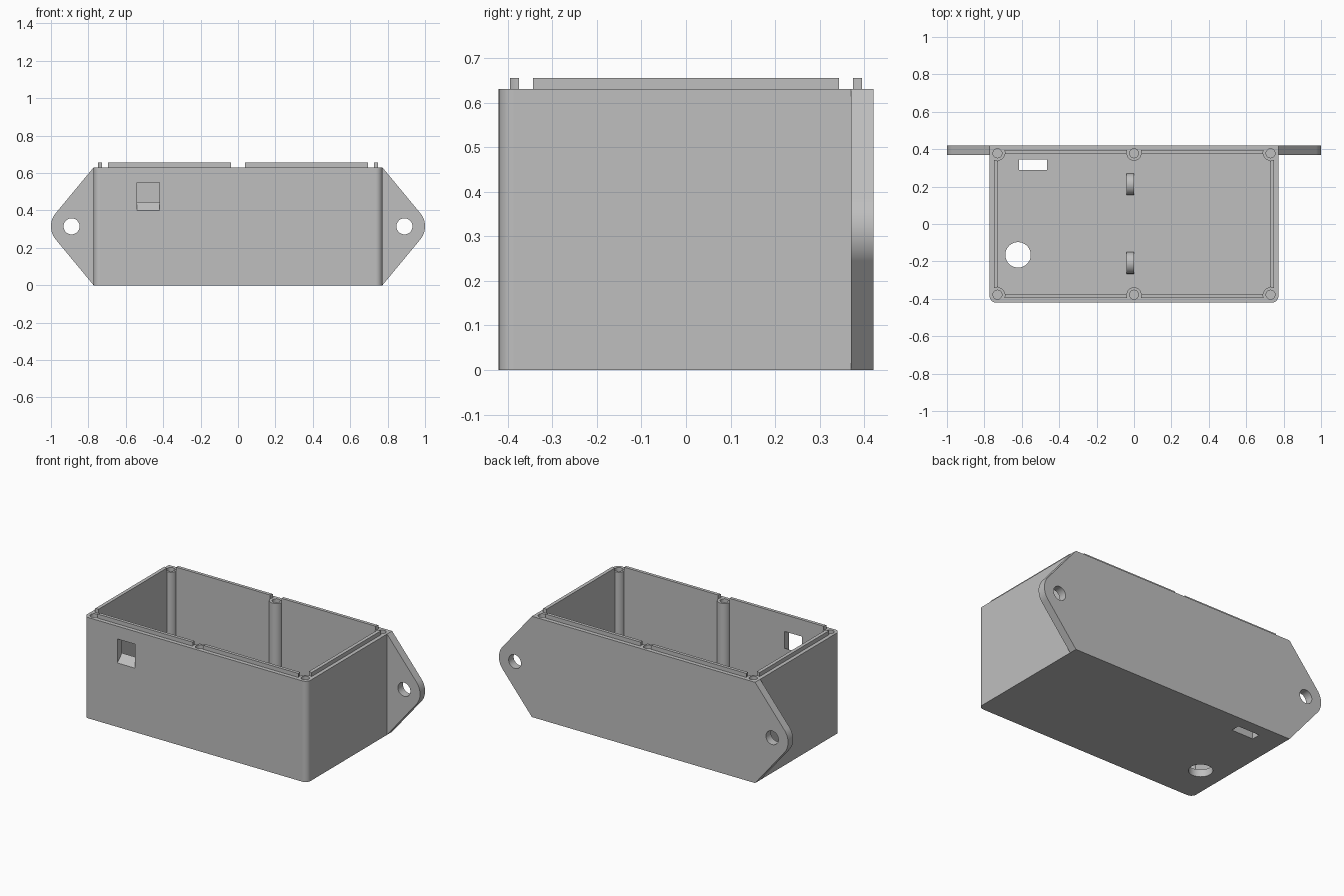
import bpy, bmesh
from math import sin, cos, pi, atan2, acos, hypot
from mathutils import Vector

cube = bpy.data.objects.get("Cube")
if cube:
    bpy.data.objects.remove(cube, do_unlink=True)

grey = bpy.data.materials.new("plain grey")
grey.use_nodes = True
grey.diffuse_color = (0.52, 0.52, 0.52, 1)
grey.node_tree.nodes["Principled BSDF"].inputs["Base Color"].default_value = grey.diffuse_color

# Main dimensions
HX, HY, TOP = 0.772, 0.42, 0.63
WALL, FLOOR, LIP = 0.045, 0.045, 0.025
IX, IY = HX - WALL, HY - WALL
EAR_X, EAR_Z, EAR_R = 0.89, TOP / 2, 0.11
BOSSES = [(x, y) for x in (-0.73, 0, 0.73) for y in (-0.378, 0.378)]


def prism(name, pts, axis, lo, hi):
    """Extrude a closed 2D profile along an axis from lo to hi."""
    place = {"x": lambda a, b, t: (t, a, b),
             "y": lambda a, b, t: (a, t, b),
             "z": lambda a, b, t: (a, b, t)}[axis]
    bm = bmesh.new()
    base = bm.faces.new([bm.verts.new(place(a, b, lo)) for a, b in pts])
    ext = bmesh.ops.extrude_face_region(bm, geom=[base])
    moved = [v for v in ext["geom"] if isinstance(v, bmesh.types.BMVert)]
    bmesh.ops.translate(bm, verts=moved, vec=Vector(place(0, 0, hi - lo)))
    bmesh.ops.recalc_face_normals(bm, faces=bm.faces)
    mesh = bpy.data.meshes.new(name)
    bm.to_mesh(mesh)
    bm.free()
    mesh.materials.append(grey)
    obj = bpy.data.objects.new(name, mesh)
    bpy.context.collection.objects.link(obj)
    return obj


def arc(cx, cy, r, start, end, steps):
    return [(cx + r * cos(start + (end - start) * i / steps),
             cy + r * sin(start + (end - start) * i / steps)) for i in range(steps + 1)]


def circle(cx, cy, r, steps=40):
    return arc(cx, cy, r, 0, 2 * pi, steps)[:-1]


def rect(x0, x1, y0, y1):
    return [(x0, y0), (x1, y0), (x1, y1), (x0, y1)]


def combine(obj, tool, operation="DIFFERENCE"):
    """Apply a boolean and discard the tool object."""
    mod = obj.modifiers.new("cut", "BOOLEAN")
    mod.operation, mod.solver, mod.object = operation, "EXACT", tool
    bpy.context.view_layer.objects.active = obj
    bpy.ops.object.modifier_apply(modifier=mod.name)
    bpy.data.objects.remove(tool, do_unlink=True)


# Outer block with rounded front corners
r = 0.035
outline = [(HX, HY), (-HX, HY)]
outline += arc(r - HX, r - HY, r, pi, 1.5 * pi, 10)
outline += arc(HX - r, r - HY, r, 1.5 * pi, 2 * pi, 10)
box = prism("enclosure_box", outline, "z", 0, TOP)

# Back plate with a rounded mounting ear on each side
dx, dz = HX - EAR_X, TOP - EAR_Z
tangent = atan2(dz, dx) - acos(EAR_R / hypot(dx, dz))
right_ear = arc(EAR_X, EAR_Z, EAR_R, -tangent, tangent, 20)
plate = [(HX, 0)] + right_ear + [(HX, TOP)]
plate += [(-x, z) for x, z in reversed(plate)]
combine(box, prism("back_plate", plate, "y", 0.37, HY), "UNION")

# Inner cavity, leaving the screw bosses standing
cavity = prism("cavity_cutter", rect(-IX, IX, -IY, IY), "z", FLOOR, TOP + 0.1)
for x, y in BOSSES:
    combine(cavity, prism("boss_cutter", circle(x, y, 0.04), "z", 0, TOP + 0.2))
combine(box, cavity)

# Screw holes in the bosses
for x, y in BOSSES:
    combine(box, prism("screw_hole", circle(x, y, 0.024, 28), "z", 0.35, TOP + 0.1))

# Ear holes
for side in (-1, 1):
    combine(box, prism("ear_hole", circle(side * EAR_X, EAR_Z, 0.043), "y", 0.3, 0.5))

# Floor openings
combine(box, prism("round_hole", circle(-0.62, -0.165, 0.068, 48), "z", -0.1, 0.1))
combine(box, prism("floor_slot", rect(-0.615, -0.465, 0.29, 0.345), "z", -0.1, 0.1))

# Front window with a sloping sill
window = [(-HY - 0.04, 0.36), (-IY + 0.04, 0.485), (-IY + 0.04, 0.55), (-HY - 0.04, 0.55)]
combine(box, prism("front_window", window, "x", -0.54, -0.42))

# Raised lip around the rim, broken at each boss
lip = prism("rim_lip", rect(-IX - 0.022, IX + 0.022, -IY - 0.02, IY + 0.02), "z", TOP, TOP + LIP)
combine(lip, prism("lip_inside", rect(-IX, IX, -IY, IY), "z", TOP - 0.1, TOP + 0.1))
for x, y in BOSSES:
    combine(lip, prism("lip_gap", circle(x, y, 0.04), "z", TOP - 0.1, TOP + 0.1))

# Cable tie arches on the floor
parts = [box, lip]
for name, y in (("back_tie_arch", 0.212), ("front_tie_arch", -0.208)):
    profile = arc(y, FLOOR, 0.058, 0, pi, 24) + arc(y, FLOOR, 0.036, pi, 0, 24)
    parts.append(prism(name, profile, "x", -0.04, 0))

# Smooth curved faces while keeping corners crisp
for obj in parts:
    bpy.ops.object.select_all(action="DESELECT")
    obj.select_set(True)
    bpy.context.view_layer.objects.active = obj
    bpy.ops.object.shade_smooth_by_angle(angle=pi / 6)
    weighted = obj.modifiers.new("flat_face_normals", "WEIGHTED_NORMAL")
    weighted.keep_sharp = True
